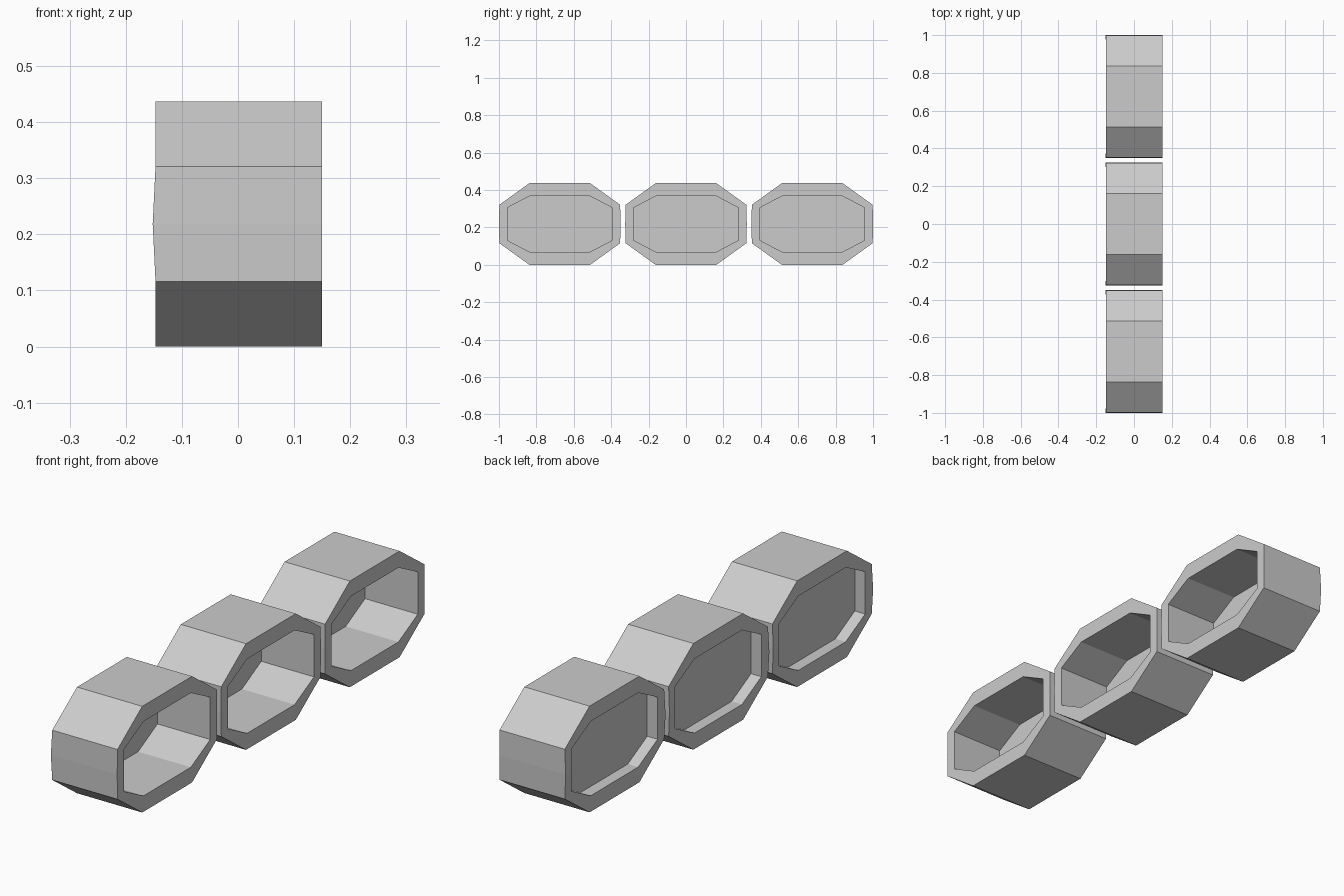
import bpy

if "Cube" in bpy.data.objects:
    bpy.data.objects.remove(bpy.data.objects["Cube"])

grey = bpy.data.materials.new("plain_grey")
grey.diffuse_color = (0.6, 0.6, 0.6, 1)
grey.use_nodes = True
grey.node_tree.nodes["Principled BSDF"].inputs["Base Color"].default_value = grey.diffuse_color

MID = 0.2185          # height of the ring centre
FRONT, BACK = 0.15, -0.147


def outline(half, flat, top, side, bulge):
    """Ten-point ring outline in (y, z); the end points may bulge a little."""
    quarter = [(half - bulge, side), (flat, top)]
    right = quarter
    left = [(-y, z) for y, z in reversed(quarter)]
    lower_l = [(-y, -z) for y, z in quarter]
    lower_r = [(y, -z) for y, z in reversed(quarter)]
    return [(half, 0)] + right + left + [(-half, 0)] + lower_l + lower_r


OUTER = outline(0.325, 0.162, MID, 0.1025, 0.002)
INNER = outline(0.28, 0.154, 0.153, 0.087, 0)
N = len(OUTER)


def make(name, verts, faces, y):
    mesh = bpy.data.meshes.new(name)
    mesh.from_pydata(verts, [], faces)
    mesh.materials.append(grey)
    obj = bpy.data.objects.new(name, mesh)
    obj.location = (0, y, MID)
    bpy.context.collection.objects.link(obj)
    return obj


def ring(name, y):
    # loops: outer front, outer back, inner back, inner front
    loops = [(OUTER, FRONT), (OUTER, BACK), (INNER, BACK), (INNER, FRONT)]
    verts = [(x, a, b) for pts, x in loops for a, b in pts]
    for i in (N, N + N // 2):           # slight bow of the back rim at both ends
        verts[i] = (-0.152, verts[i][1], 0)
    faces = []
    for k in range(4):
        m = (k + 1) % 4
        for i in range(N):
            j = (i + 1) % N
            faces.append((k * N + i, m * N + i, m * N + j, k * N + j))
    make(name, verts, faces, y)


def panel(name, y):
    # thin plate set back inside the ring
    verts = [(x, a, b) for x in (-0.09, -0.1) for a, b in INNER]
    faces = [tuple(range(N)), tuple(reversed(range(N, 2 * N)))]
    make(name, verts, faces, y)


for label, y in (("front", -0.675), ("middle", 0), ("rear", 0.675)):
    ring(label + "_ring", y)
    panel(label + "_back_panel", y)
